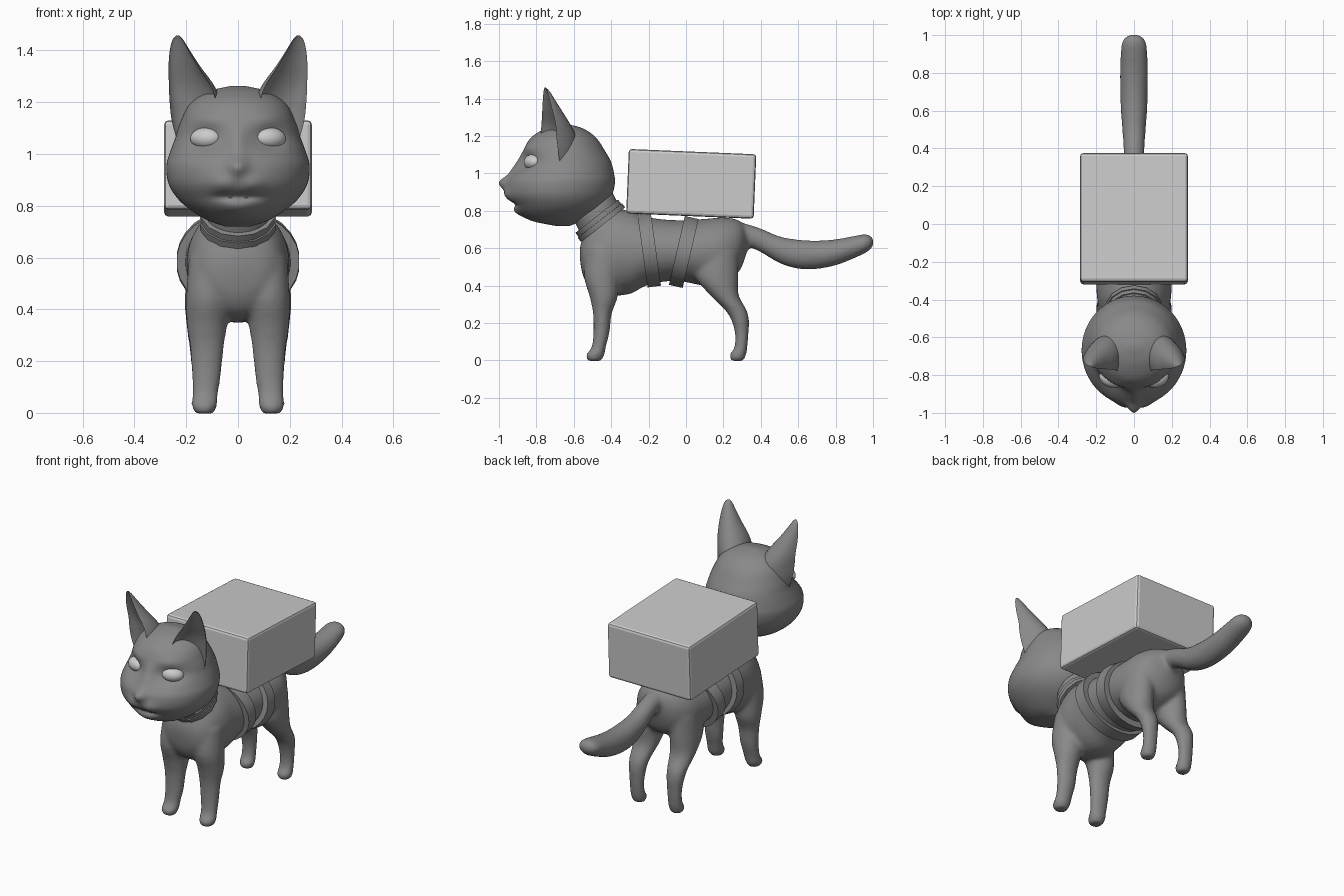
import bpy, bmesh
from math import sin, cos, pi, exp, radians
from mathutils import Matrix, Vector

if "Cube" in bpy.data.objects:
    bpy.data.objects.remove(bpy.data.objects["Cube"])


def material(name, v):
    m = bpy.data.materials.new(name)
    m.diffuse_color = (v, v, v, 1)
    m.use_nodes = True
    m.node_tree.nodes["Principled BSDF"].inputs["Base Color"].default_value = m.diffuse_color
    return m


fur = material("dark_grey", 0.25)


def finish(name, bm, mat=None, angle=None):
    bmesh.ops.recalc_face_normals(bm, faces=bm.faces)
    me = bpy.data.meshes.new(name)
    bm.to_mesh(me)
    bm.free()
    ob = bpy.data.objects.new(name, me)
    bpy.context.collection.objects.link(ob)
    if mat:
        me.materials.append(mat)
    if angle:
        bpy.ops.object.select_all(action='DESELECT')
        bpy.context.view_layer.objects.active = ob
        ob.select_set(True)
        bpy.ops.object.shade_smooth_by_angle(angle=radians(angle))
    return ob


def spline(rows, n):
    """Smooth (Catmull-Rom) resampling of parameter rows."""
    out = []
    for i in range(len(rows) - 1):
        p0, p1, p2, p3 = (rows[max(i - 1, 0)], rows[i], rows[i + 1], rows[min(i + 2, len(rows) - 1)])
        for k in range(n):
            t = k / n
            out.append([b + .5 * t * (c - a + t * (2 * a - 5 * b + 4 * c - d + t * (3 * (b - c) + d - a)))
                        for a, b, c, d in zip(p0, p1, p2, p3)])
    return out + [list(rows[-1])]


def loft(bm, rows, point, n=5, seg=32):
    """Skin closed rings given by point(row, angle), capped at both ends."""
    rings = [[bm.verts.new(point(r, 2 * pi * j / seg)) for j in range(seg)] for r in spline(rows, n)]
    for a, b in zip(rings, rings[1:]):
        for j in range(seg):
            k = (j + 1) % seg
            bm.faces.new((a[j], a[k], b[k], b[j]))
    bm.faces.new(rings[0])
    bm.faces.new(rings[-1])


# Body: torso, neck, legs and tail fused into one smooth skin
bm = bmesh.new()
torso = [(-.568, .60, .55, .03), (-.55, .66, .45, .11), (-.50, .74, .38, .165), (-.40, .80, .35, .195),
         (-.30, .80, .355, .20), (-.20, .765, .405, .205), (-.05, .75, .425, .205), (.10, .757, .40, .205),
         (.20, .765, .42, .19), (.28, .75, .47, .14), (.32, .71, .56, .07), (.335, .67, .62, .02)]
loft(bm, torso, lambda r, t: (r[3] * cos(t), r[0], (r[1] + r[2]) / 2 + (r[1] - r[2]) / 2 * sin(t)))

# neck: y, z, radius
neck = [(-.41, .62, .14), (-.45, .73, .13), (-.50, .83, .13)]
loft(bm, neck, lambda r, t: (r[2] * cos(t), r[0] + r[2] * .79 * sin(t), r[1] + r[2] * .61 * sin(t)))

# tail: y, z, x radius, z radius
tail = [(.24, .69, .06, .06), (.37, .655, .055, .062), (.50, .592, .062, .072), (.60, .568, .07, .078),
        (.70, .565, .073, .076), (.80, .578, .074, .07), (.88, .60, .072, .062), (.95, .622, .067, .052),
        (.985, .63, .05, .038), (1.004, .634, .015, .012)]
loft(bm, tail, lambda r, t: (r[2] * cos(t), r[0], r[1] + r[3] * sin(t)))

# legs: z, x, y, x radius, y radius
front_leg = [(.60, .105, -.43, .085, .10), (.45, .115, -.45, .085, .095), (.34, .12, -.44, .078, .075),
             (.25, .12, -.447, .065, .05), (.15, .122, -.452, .057, .043), (.07, .127, -.467, .05, .038),
             (.03, .13, -.485, .05, .05), (-.003, .13, -.49, .036, .037)]
hind_leg = [(.58, .11, .17, .085, .11), (.45, .12, .165, .085, .115), (.35, .125, .205, .076, .077),
            (.25, .13, .278, .058, .054), (.15, .13, .298, .047, .037), (.07, .13, .293, .044, .035),
            (.03, .13, .277, .046, .045), (-.003, .13, .275, .034, .034)]
for s in (-1, 1):
    for leg in (front_leg, hind_leg):
        loft(bm, leg, lambda r, t: (s * r[1] + r[3] * cos(t), r[2] + r[4] * sin(t), r[0]))
body = finish("body", bm, fur)
rm = body.modifiers.new("fuse", 'REMESH')
rm.mode = 'VOXEL'
rm.voxel_size = .012
rm.use_smooth_shade = True
sm = body.modifiers.new("soften", 'SMOOTH')
sm.factor = .5
sm.iterations = 8


# Head: horizontal sections (z, front y, back y, half width) with sculpted face
def bump(x, z, cx, cz, sx, sz):
    return exp(-((x - cx) / sx) ** 2 - ((z - cz) / sz) ** 2)


def face_point(r, t):
    z, yf, yb, w = r
    x, y = w * cos(t), (yf + yb) / 2 + (yb - yf) / 2 * sin(t)
    if sin(t) < 0:
        ax = abs(x)
        d = .04 * bump(x, z, 0, .95, .035, .035)            # nose
        d += .018 * bump(x, z, 0, 1.04, .035, .07)          # bridge
        d += .018 * bump(ax, z, .055, .885, .05, .035)      # muzzle
        d += .015 * bump(x, z, 0, .79, .06, .025)           # chin
        d -= .02 * bump(ax, z, .03, .835, .06, .014)        # mouth
        d -= .03 * bump(ax, z, .12, 1.055, .065, .045)      # eye sockets
        d += .015 * bump(ax, z, .12, 1.135, .08, .03)       # brows
        y -= d * min(1, -2 * sin(t))
    return (x, y, z)


head = [(.720, -.70, -.62, .05), (.745, -.82, -.56, .12), (.785, -.89, -.48, .185), (.83, -.925, -.43, .235),
        (.885, -.957, -.395, .268), (.95, -.957, -.38, .277), (1.0, -.93, -.385, .265), (1.06, -.89, -.40, .243),
        (1.115, -.868, -.43, .225), (1.19, -.83, -.48, .188), (1.24, -.75, -.55, .12), (1.262, -.67, -.63, .03)]
bm = bmesh.new()
loft(bm, head, face_point, 6, 96)
finish("head", bm, fur, 60)


# Ears: crescent sections turned outward (z, x, rim y, half width, depth)
def ear_point(r, t):
    z, cx, cy, rx, ry = r
    u, v = rx * cos(t), ry * abs(sin(t)) * (1 if sin(t) > 0 else .4)
    a = radians(25)
    return (cx + u * cos(a) - v * sin(a), cy + u * sin(a) + v * cos(a), z)


ear = [(1.06, .165, -.71, .08, .13), (1.13, .17, -.725, .095, .15), (1.20, .175, -.735, .098, .155),
       (1.265, .187, -.735, .088, .12), (1.34, .212, -.742, .062, .078), (1.40, .227, -.748, .04, .045),
       (1.44, .233, -.752, .022, .022), (1.458, .233, -.754, .006, .006)]
bm = bmesh.new()
loft(bm, ear, ear_point, 5, 40)
finish("ears", bm, fur, 80).modifiers.new("pair", 'MIRROR')

# Eyes
for s, side in ((-1, "left"), (1, "right")):
    bm = bmesh.new()
    bmesh.ops.create_uvsphere(bm, u_segments=32, v_segments=16, radius=1)
    bm.transform(Matrix.Translation((s * .123, -.818, 1.06)) @ Matrix.Rotation(s * radians(24), 4, 'Z')
                 @ Matrix.Diagonal((.064, .046, .042, 1)))
    finish(side + "_eye", bm, None, 60)


# Collar and straps: flat elliptical bands tilted about x
def band(name, y, z, rx, ry, tilt, width, thick, seg):
    bm = bmesh.new()
    m = Matrix.Translation((0, y, z)) @ Matrix.Rotation(radians(tilt), 4, 'X')
    section = ((0, -.5), (0, .5), (-thick, .5), (-thick, -.5))
    rings = [[bm.verts.new(m @ Vector(((rx + d) * cos(t), (ry + d) * sin(t), h * width))) for d, h in section]
             for t in (2 * pi * (i + .5) / seg for i in range(seg))]
    for i in range(seg):
        a, b = rings[i], rings[(i + 1) % seg]
        for j in range(4):
            k = (j + 1) % 4
            bm.faces.new((a[j], a[k], b[k], b[j]))
    return finish(name, bm, fur, 40)


band("collar_lower", -.452, .737, .15, .15, 38, .028, .03, 14)
band("collar_upper", -.469, .76, .144, .144, 38, .028, .03, 14)
band("front_strap", -.197, .59, .238, .198, 98, .072, .035, 28)
band("rear_strap", -.012, .58, .238, .19, 77, .075, .035, 28)

# Box carried on the back
bm = bmesh.new()
bmesh.ops.create_cube(bm, size=1)
bm.transform(Matrix.Translation((0, .028, .944)) @ Matrix.Rotation(radians(-2.4), 4, 'X')
             @ Matrix.Diagonal((.57, .682, .345, 1)))
box = finish("box", bm)
bv = box.modifiers.new("edges", 'BEVEL')
bv.width = .016
bv.segments = 2
